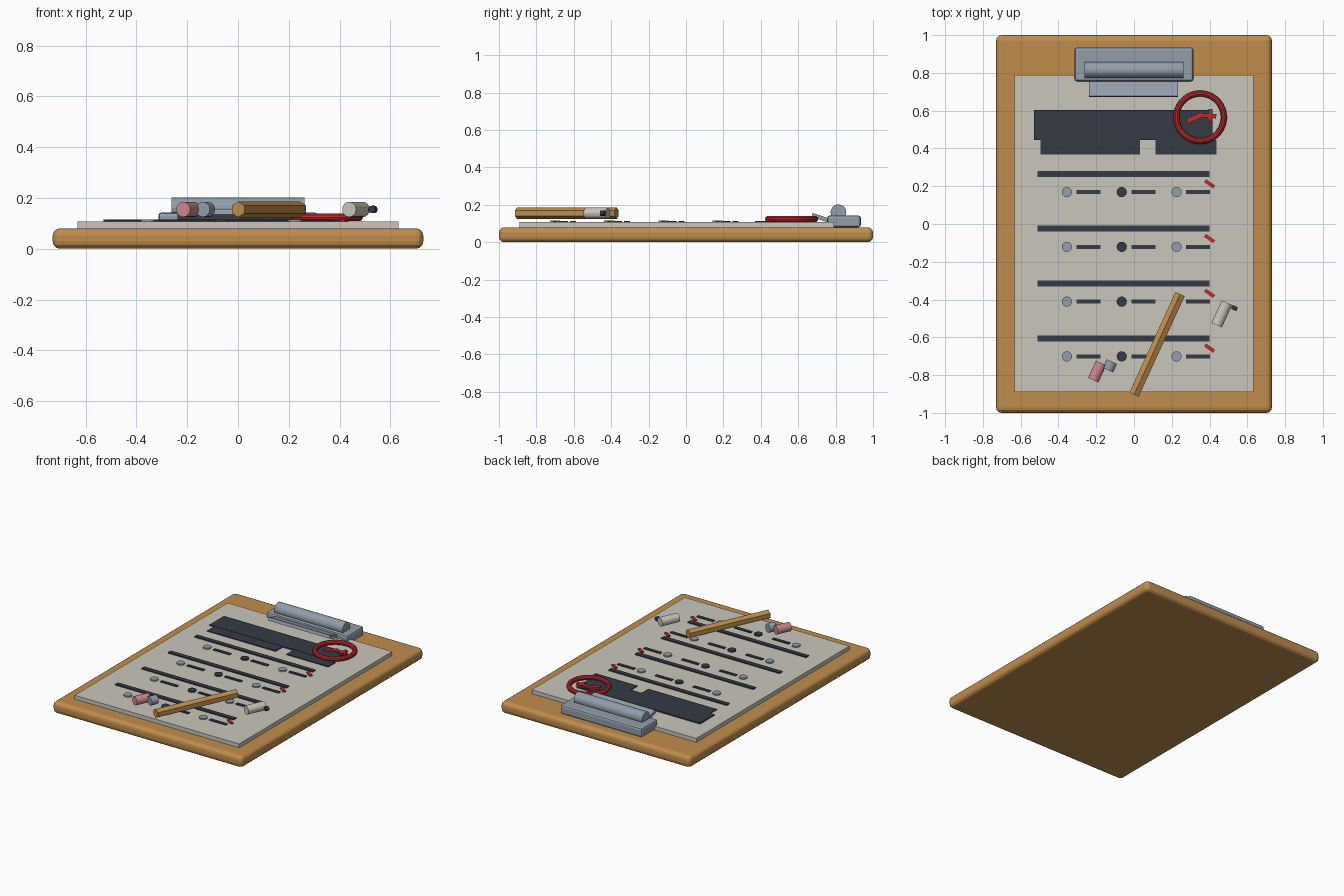
import bpy, bmesh, math
from mathutils import Matrix, Vector

if "Cube" in bpy.data.objects:
    bpy.data.objects.remove(bpy.data.objects["Cube"])


def mat(name, rgb):
    m = bpy.data.materials.new(name)
    m.diffuse_color = (*rgb, 1)
    m.use_nodes = True
    m.node_tree.nodes["Principled BSDF"].inputs["Base Color"].default_value = m.diffuse_color
    return m


WOOD = mat("warm_wood", (0.53, 0.27, 0.075))
PAPER = mat("warm_paper", (0.59, 0.565, 0.505))
INK = mat("dark_ink", (0.034, 0.042, 0.06))
RED = mat("marking_red", (0.50, 0.025, 0.03))
STEEL = mat("blue_steel", (0.29, 0.34, 0.41))
PINK = mat("eraser_pink", (0.62, 0.25, 0.27))


def finish(bm, name, material):
    me = bpy.data.meshes.new(name)
    bmesh.ops.recalc_face_normals(bm, faces=bm.faces)
    bm.to_mesh(me)
    bm.free()
    me.materials.append(material)
    ob = bpy.data.objects.new(name, me)
    bpy.context.collection.objects.link(ob)
    return ob


def box(name, x, y, z, material, bevel=0, segs=3):
    """Box from (min, max) ranges with optional rounded edges."""
    bm = bmesh.new()
    c = Vector(((x[0] + x[1]) / 2, (y[0] + y[1]) / 2, (z[0] + z[1]) / 2))
    size = Matrix.Diagonal((x[1] - x[0], y[1] - y[0], z[1] - z[0], 1))
    bmesh.ops.create_cube(bm, size=1, matrix=Matrix.Translation(c) @ size)
    if bevel:
        bmesh.ops.bevel(bm, geom=bm.edges[:], offset=bevel, segments=segs,
                        profile=0.5, affect='EDGES')
    return finish(bm, name, material)


def bar(name, c, length, width, height, material, turn=0, tilt=0):
    """Centred bar, turned about z and tilted about x (degrees)."""
    bm = bmesh.new()
    m = (Matrix.Translation(c) @ Matrix.Rotation(math.radians(turn), 4, 'Z')
         @ Matrix.Rotation(math.radians(tilt), 4, 'X')
         @ Matrix.Diagonal((length, width, height, 1)))
    bmesh.ops.create_cube(bm, size=1, matrix=m)
    return finish(bm, name, material)


def rod(name, c, r, length, material, sides=16, turn=None, spin=0):
    """Cylinder; upright, or lying flat and pointing along the turn angle."""
    bm = bmesh.new()
    m = Matrix.Translation(c)
    if turn is not None:
        m = (m @ Matrix.Rotation(math.radians(turn), 4, 'Z')
             @ Matrix.Rotation(math.pi / 2, 4, 'Y')
             @ Matrix.Rotation(math.radians(spin), 4, 'Z'))
    bmesh.ops.create_cone(bm, cap_ends=True, segments=sides, radius1=r,
                          radius2=r, depth=length, matrix=m)
    return finish(bm, name, material)


# Board and paper
box("board", (-0.73, 0.73), (-1, 1), (0, 0.08), WOOD, 0.028)
box("paper", (-0.632, 0.632), (-0.89, 0.79), (0.078, 0.107), PAPER)

# Spring clip
box("clip_base", (-0.314, 0.314), (0.755, 0.935), (0.08, 0.143), STEEL, 0.013, 2)
rod("clip_roll", (0, 0.815, 0.16), 0.042, 0.525, STEEL, 20, turn=0)
bar("clip_lip", (-0.003, 0.722, 0.13), 0.47, 0.1, 0.022, STEEL, tilt=-18)

# Header blocks
box("header_block", (-0.53, 0.415), (0.445, 0.603), (0.105, 0.115), INK)
box("header_left_field", (-0.494, 0.032), (0.368, 0.445), (0.105, 0.113), INK)
box("header_right_field", (0.115, 0.436), (0.368, 0.445), (0.105, 0.113), INK)

# Question rows: rule line, three dots with dashes, red tick
for i in range(4):
    y = 0.265 - 0.29 * i
    box(f"row_line_{i}", (-0.51, 0.40), (y - 0.016, y + 0.016), (0.105, 0.114), INK)
    for j in range(3):
        x = -0.355 + 0.29 * j
        rod(f"answer_dot_{i}_{j}", (x, y - 0.096, 0.11), 0.027, 0.011,
            INK if j == 1 else STEEL)
        bar(f"answer_dash_{i}_{j}", (x + 0.115, y - 0.096, 0.109), 0.127, 0.021,
            0.008, INK)
    bar(f"red_tick_{i}", (0.40, y - 0.052, 0.11), 0.06, 0.02, 0.009, RED, turn=-35)

# Red ring with check strokes
bm = bmesh.new()
R, r, N, K = 0.126, 0.016, 36, 10
grid = [[bm.verts.new((0.35 + (R + r * math.cos(b)) * math.cos(a),
                       0.565 + (R + r * math.cos(b)) * math.sin(a),
                       0.124 + r * math.sin(b)))
         for b in (2 * math.pi * k / K for k in range(K))]
        for a in (2 * math.pi * n / N for n in range(N))]
for n in range(N):
    for k in range(K):
        p, q = grid[n], grid[(n + 1) % N]
        bm.faces.new((p[k], q[k], q[(k + 1) % K], p[(k + 1) % K]))
finish(bm, "red_ring", RED)
bar("ring_stroke_left", (0.322, 0.563, 0.12), 0.092, 0.028, 0.014, RED, turn=25)
bar("ring_stroke_right", (0.393, 0.573, 0.12), 0.085, 0.022, 0.014, RED, turn=-4)
bar("ring_stroke_cross", (0.403, 0.575, 0.12), 0.02, 0.068, 0.014, RED, turn=-4)

# Pencil body with its loose tip, ferrule and eraser
A, Z = 65.4, 0.155
rod("pencil_body", (0.122, -0.637, Z), 0.031, 0.585, WOOD, 6, A, 30)
rod("pencil_tip", (0.465, -0.476, Z), 0.03, 0.13, PAPER, 16, A)
rod("pencil_lead", (0.532, -0.445, Z), 0.015, 0.022, INK, 12, A)
rod("pencil_ferrule", (-0.128, -0.751, Z), 0.03, 0.05, STEEL, 16, A)
rod("pencil_eraser", (-0.195, -0.781, Z), 0.03, 0.1, PINK, 16, A)
